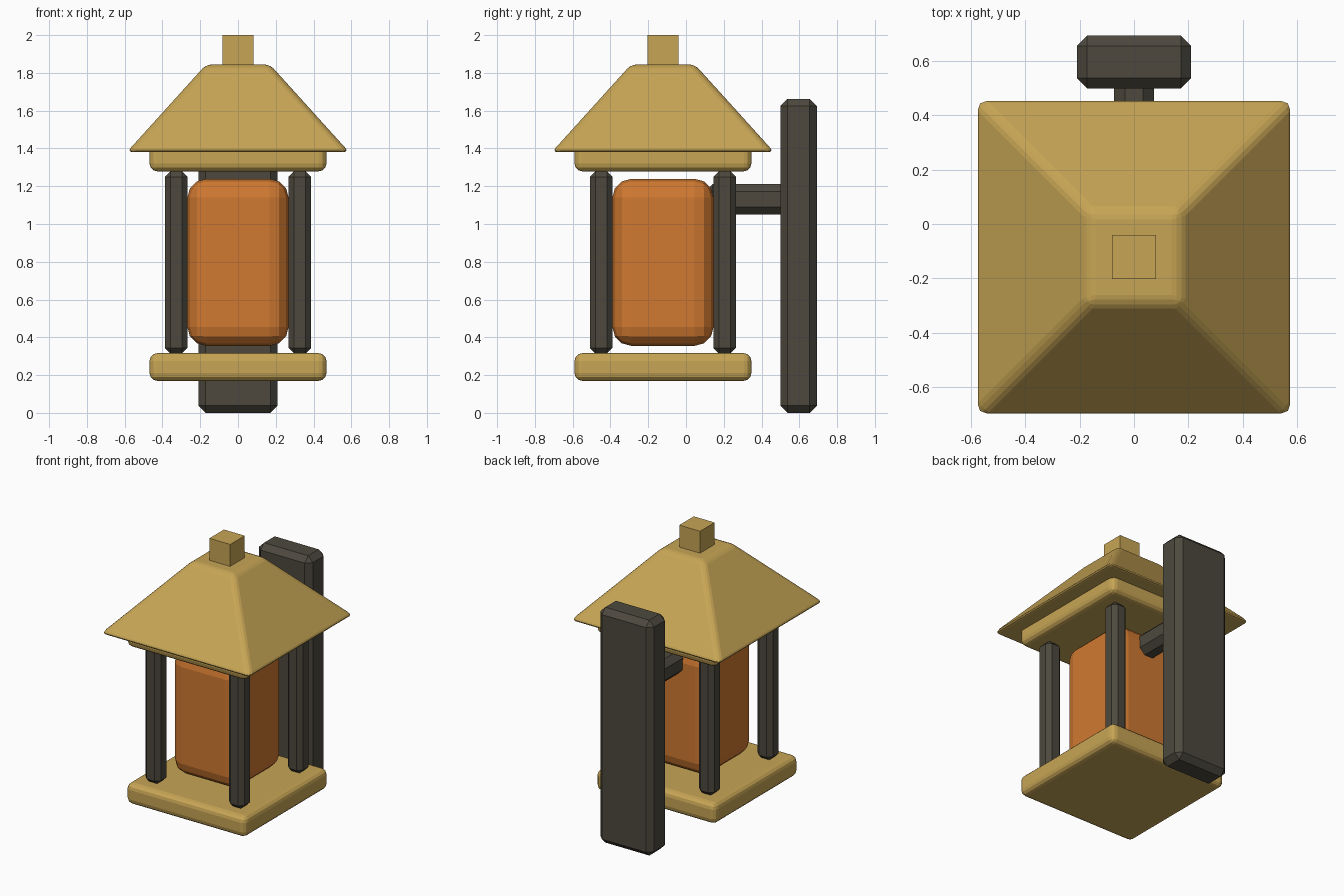
import bpy, bmesh

if "Cube" in bpy.data.objects:
    bpy.data.objects.remove(bpy.data.objects["Cube"])


def material(name, rgb):
    m = bpy.data.materials.new(name)
    m.diffuse_color = (*rgb, 1.0)
    m.use_nodes = True
    m.node_tree.nodes["Principled BSDF"].inputs["Base Color"].default_value = m.diffuse_color
    return m


GOLD = material("warm brass", (0.57, 0.375, 0.09))
ORANGE = material("amber glass", (0.63, 0.19, 0.03))
DARK = material("dark iron", (0.074, 0.066, 0.048))

CY = -0.122  # lantern axis in y


def block(name, mat, center, size, bevel=0.0, segments=1, top_scale=1.0):
    """Box, optionally tapered to its top, with bevelled edges."""
    bm = bmesh.new()
    bmesh.ops.create_cube(bm, size=1.0)
    for v in bm.verts:
        s = top_scale if v.co.z > 0 else 1.0
        v.co = (v.co.x * size[0] * s, v.co.y * size[1] * s, v.co.z * size[2])
    me = bpy.data.meshes.new(name)
    bm.to_mesh(me)
    bm.free()
    me.materials.append(mat)
    ob = bpy.data.objects.new(name, me)
    ob.location = center
    bpy.context.collection.objects.link(ob)
    if bevel:
        mod = ob.modifiers.new("bevel", "BEVEL")
        mod.width = bevel
        mod.segments = segments
        mod.limit_method = "NONE"
    return ob


# Base tray and the collar under the roof
block("base", GOLD, (0, CY, 0.243), (0.936, 0.936, 0.146), 0.04, 3)
block("roof_collar", GOLD, (0, CY, 1.352), (0.936, 0.936, 0.146), 0.04, 3)

# Tapered roof with a square finial
block("roof", GOLD, (0, CY, 1.6125), (1.178, 1.178, 0.465), 0.03, 3, 0.286)
block("finial", GOLD, (0, CY, 1.90), (0.162, 0.162, 0.20))

# Glass body
block("glass", ORANGE, (0, CY, 0.797), (0.536, 0.536, 0.884), 0.1, 3)

# Four corner posts
for sx, side in ((-1, "left"), (1, "right")):
    for sy, end in ((-1, "front"), (1, "back")):
        block(f"post_{end}_{side}", DARK, (sx * 0.327, CY + sy * 0.327, 0.797),
              (0.12, 0.12, 0.966), 0.03)

# Wall plate and the arm that carries the lantern
block("wall_plate", DARK, (0, 0.596, 0.831), (0.42, 0.194, 1.662), 0.038)
block("arm", DARK, (0, 0.325, 1.13), (0.146, 0.45, 0.162), 0.04)
